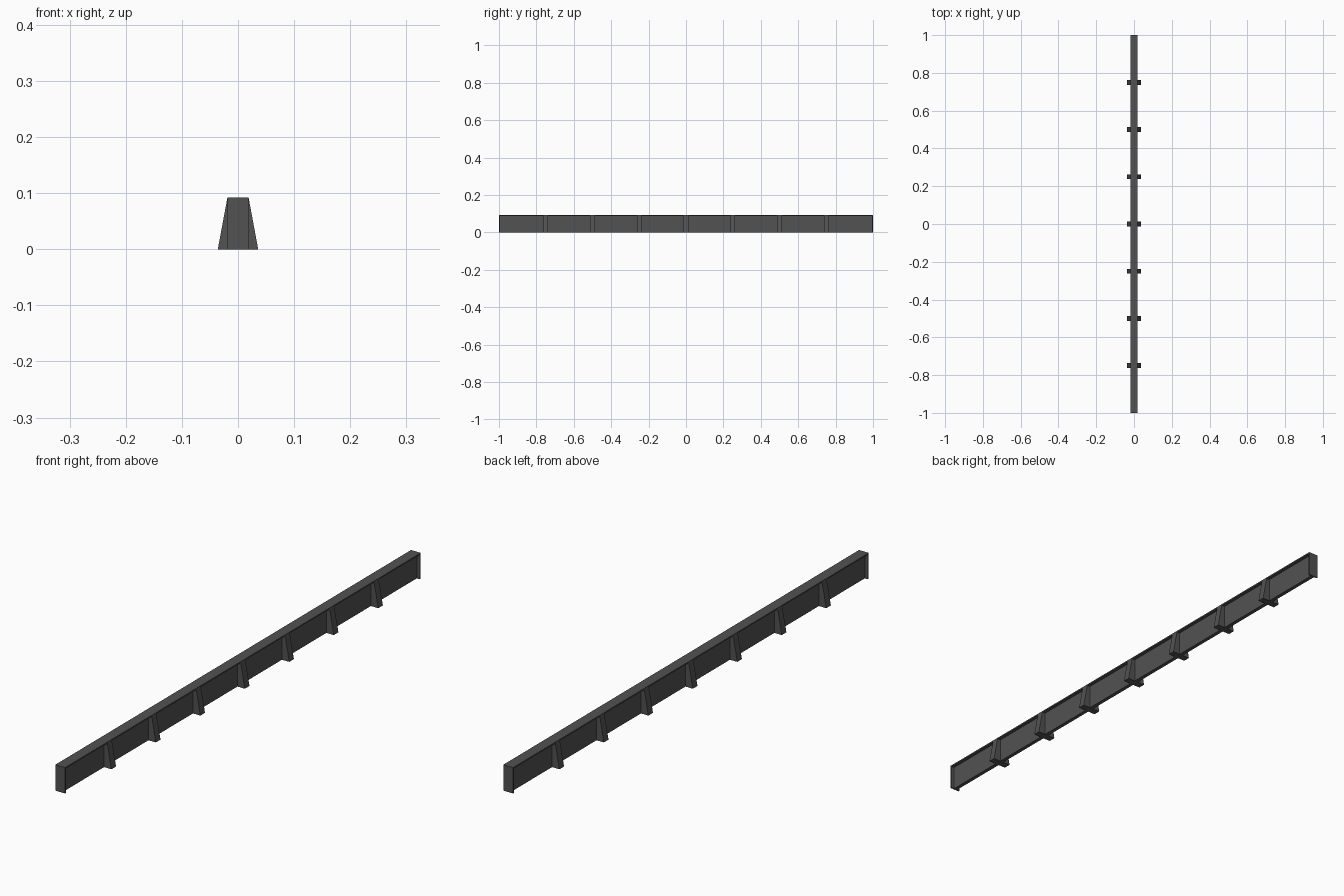
import bpy

if "Cube" in bpy.data.objects:
    bpy.data.objects.remove(bpy.data.objects["Cube"])

H = 0.092      # total height
W = 0.019      # half width of top plate
FOOT = 0.036   # half width of rib foot
T = 0.005      # plate thickness

mat = bpy.data.materials.new("dark grey")
mat.diffuse_color = (0.085, 0.085, 0.085, 1)
mat.use_nodes = True
mat.node_tree.nodes["Principled BSDF"].inputs["Base Color"].default_value = mat.diffuse_color


def prism(name, profile, y0, y1):
    """Extrude an x-z profile along y."""
    n = len(profile)
    verts = [(x, y, z) for y in (y0, y1) for x, z in profile]
    faces = [list(range(n)), list(range(2 * n - 1, n - 1, -1))]
    faces += [[i, i + n, (i + 1) % n + n, (i + 1) % n] for i in range(n)]
    me = bpy.data.meshes.new(name)
    me.from_pydata(verts, [], faces)
    me.materials.append(mat)
    ob = bpy.data.objects.new(name, me)
    bpy.context.collection.objects.link(ob)
    return ob


def rect(w, z0, z1):
    return [(-w, z0), (w, z0), (w, z1), (-w, z1)]


# Top plate, recessed web and end plates
prism("top_plate", rect(W, H - T, H), -1, 1)
prism("web", rect(0.007, 0, H - T), -1 + T, 1 - T)
prism("end_plate_front", rect(W, 0, H - T), -1, -1 + T)
prism("end_plate_back", rect(W, 0, H - T), 1 - T, 1)

# Tapered ribs
for i in range(-3, 4):
    y = i * 0.25
    prism("rib", [(-FOOT, 0), (FOOT, 0), (W, H - 0.0005), (-W, H - 0.0005)],
          y - 0.013, y + 0.013)
